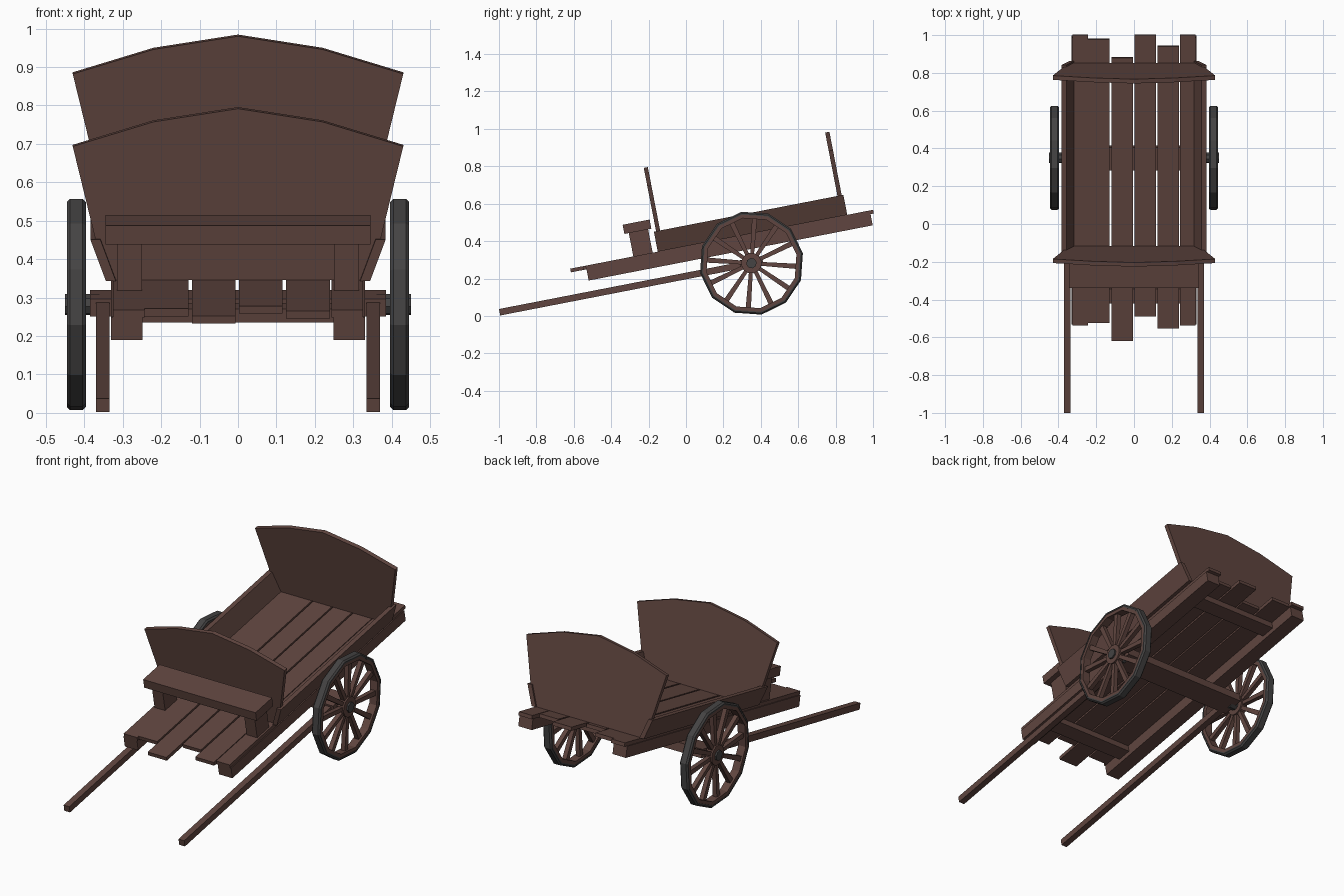
import bpy, bmesh, math
from mathutils import Matrix, Vector

cube = bpy.data.objects.get("Cube")
if cube:
    bpy.data.objects.remove(cube)

# The whole cart is pitched about the wheel axle
PITCH = Matrix.Translation((0, 0.35, 0.282)) @ Matrix.Rotation(math.radians(11), 4, 'X')


def material(name, rgb):
    m = bpy.data.materials.new(name)
    m.use_nodes = True
    m.diffuse_color = (*rgb, 1)
    m.node_tree.nodes["Principled BSDF"].inputs["Base Color"].default_value = (*rgb, 1)
    return m


WOOD = material("dark brown wood", (0.117, 0.060, 0.050))
IRON = material("dark grey iron", (0.058, 0.056, 0.056))


def finish(name, bm, mat):
    bmesh.ops.recalc_face_normals(bm, faces=bm.faces)
    mesh = bpy.data.meshes.new(name)
    bm.to_mesh(mesh)
    bm.free()
    mesh.materials.append(mat)
    obj = bpy.data.objects.new(name, mesh)
    obj.matrix_world = PITCH
    bpy.context.collection.objects.link(obj)
    return obj


def box(name, x, y, z, mat=WOOD):
    """Box between pairs of limits along each axis."""
    bm = bmesh.new()
    bmesh.ops.create_cube(bm, size=1)
    for v in bm.verts:
        v.co = [lim[0] if c < 0 else lim[1] for lim, c in zip((x, y, z), v.co)]
    return finish(name, bm, mat)


def slab(name, profile, y0, y1, mat=WOOD):
    """Profile in x and z, extruded along y."""
    bm = bmesh.new()
    face = bm.faces.new([bm.verts.new((x, y0, z)) for x, z in profile])
    moved = bmesh.ops.extrude_face_region(bm, geom=[face])["geom"]
    bmesh.ops.translate(bm, vec=(0, y1 - y0, 0),
                        verts=[g for g in moved if isinstance(g, bmesh.types.BMVert)])
    return finish(name, bm, mat)


def lathe(name, profile, sides, mat, closed=True):
    """Profile of (x, radius) points turned about the x axis."""
    bm = bmesh.new()
    rings = []
    for i in range(sides):
        a = 2 * math.pi * i / sides
        rings.append([bm.verts.new((x, r * math.cos(a), r * math.sin(a))) for x, r in profile])
    n = len(profile)
    for i in range(sides):
        a, b = rings[i], rings[(i + 1) % sides]
        for j in range(n if closed else n - 1):
            k = (j + 1) % n
            bm.faces.new((a[j], b[j], b[k], a[k]))
    if not closed:
        bm.faces.new([r[0] for r in rings])
        bm.faces.new([r[-1] for r in rings])
    return finish(name, bm, mat)


# Floor planks of uneven length: left edge, front end, back end
BED = 0.156
planks = [(-0.243, -0.86, 0.67), (-0.12, -0.957, 0.57), (0.002, -0.825, 0.693), (0.125, -0.89, 0.632)]
for i, (x, front, back) in enumerate(planks):
    box(f"floor_plank_{i + 1}", (x, x + 0.114), (front, back), (BED - 0.02, BED))

# Cross members and axle beam
box("front_cross_member", (-0.25, 0.25), (-0.76, -0.68), (0.1, 0.136))
box("rear_cross_member", (-0.25, 0.25), (0.44, 0.52), (0.1, 0.136))
box("axle_beam", (-0.385, 0.385), (-0.062, 0.062), (-0.02, 0.027))

# Seat
box("seat", (-0.345, 0.345), (-0.637, -0.49), (0.283, 0.333))

# End panels with a cambered top
half = [(0.345, BED), (0.43, 0.51), (0.22, 0.575), (0, 0.61)]
panel = half + [(-x, z) for x, z in half[-2::-1]]
slab("front_panel", panel, -0.468, -0.446)
slab("rear_panel", panel, 0.52, 0.543)

SPOKES = 12
for side, s in (("left", 1), ("right", -1)):
    def span(a, b):
        return tuple(sorted((s * a, s * b)))

    # Frame, seat support and shaft
    box(f"{side}_frame_beam", span(0.248, 0.33), (-0.872, 0.675), (0.075, 0.136))
    box(f"{side}_edge_plank", span(0.243, 0.325), (-0.874, 0.693), (0.136, BED))
    box(f"{side}_seat_support", span(0.25, 0.315), (-0.613, -0.508), (BED, 0.283))
    box(f"{side}_shaft", span(0.335, 0.37), (-1.372, 0), (-0.018, 0.017))

    # Flared side board
    flare = [(0.318, BED), (0.344, BED), (0.384, 0.265), (0.358, 0.265)]
    slab(f"{side}_side_board", [(s * x, z) for x, z in flare], -0.48, 0.552)

    # Wheel: iron tyre with chamfered edges, wooden rim, hub and spokes
    tyre = [(0.396, 0.264), (0.396, 0.272), (0.404, 0.28), (0.437, 0.28), (0.445, 0.272), (0.445, 0.264)]
    lathe(f"{side}_tyre", [(s * x, r) for x, r in tyre], SPOKES, IRON)
    rim = [(0.398, 0.245), (0.398, 0.266), (0.443, 0.266), (0.443, 0.245)]
    lathe(f"{side}_wheel_rim", [(s * x, r) for x, r in rim], SPOKES, WOOD)
    lathe(f"{side}_hub", [(s * 0.4, 0.055), (s * 0.441, 0.055)], SPOKES, WOOD, False)
    lathe(f"{side}_axle_pin", [(s * 0.36, 0.028), (s * 0.45, 0.028)], 8, IRON, False)
    bm = bmesh.new()
    for i in range(SPOKES):
        turn = Matrix.Rotation(2 * math.pi * (i + 0.5) / SPOKES, 4, 'X')
        new = bmesh.ops.create_cube(bm, size=1)["verts"]
        for v in new:
            outer = v.co.y > 0
            width = 0.028 if outer else 0.02
            v.co = turn @ Vector((s * 0.42 + v.co.x * 0.025, 0.25 if outer else 0.04, v.co.z * width))
    finish(f"{side}_spokes", bm, WOOD)
